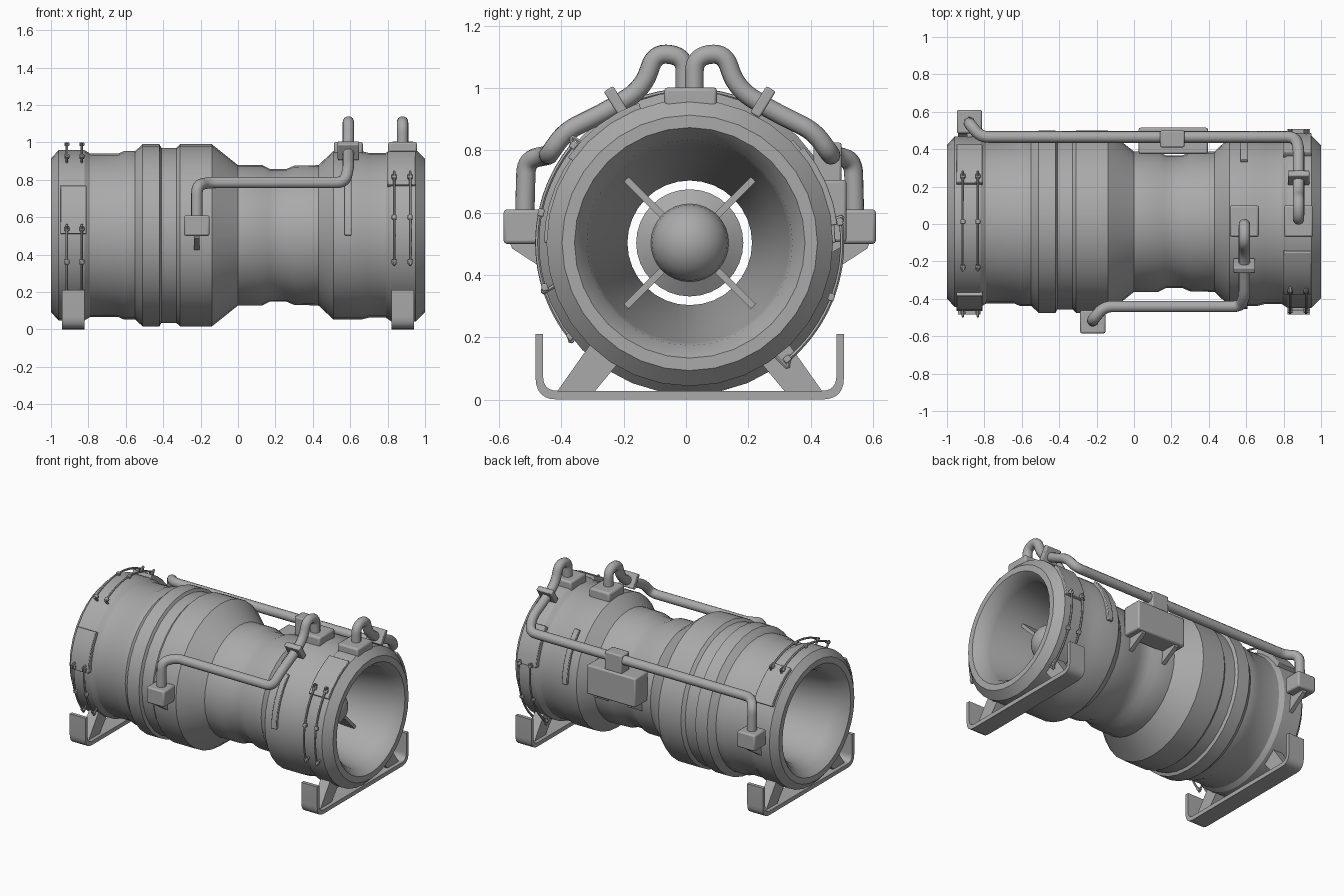
import bpy, bmesh, math
from mathutils import Vector, Matrix

if "Cube" in bpy.data.objects:
    bpy.data.objects.remove(bpy.data.objects["Cube"])

CY, CZ = 0.012, 0.503      # engine axis
SEG = 32

grey = bpy.data.materials.new("plain_grey")
grey.use_nodes = True
COLOUR = (0.4, 0.4, 0.4, 1)
grey.diffuse_color = COLOUR
grey.node_tree.nodes["Principled BSDF"].inputs["Base Color"].default_value = COLOUR


def finish(name, bm, bevel=0.0, angle=30):
    bmesh.ops.recalc_face_normals(bm, faces=bm.faces)
    mesh = bpy.data.meshes.new(name)
    bm.to_mesh(mesh)
    bm.free()
    mesh.materials.append(grey)
    ob = bpy.data.objects.new(name, mesh)
    bpy.context.collection.objects.link(ob)
    bpy.ops.object.select_all(action='DESELECT')
    ob.select_set(True)
    bpy.context.view_layer.objects.active = ob
    bpy.ops.object.shade_smooth_by_angle(angle=math.radians(angle))
    if bevel:
        mod = ob.modifiers.new("edge", 'BEVEL')
        mod.width, mod.segments = bevel, 2
    return ob


def lathe(name, profile, closed=False):
    bm = bmesh.new()
    verts = [bm.verts.new((x, CY, CZ + r)) for x, r in profile]
    pairs = list(zip(verts, verts[1:])) + ([(verts[-1], verts[0])] if closed else [])
    edges = [bm.edges.new(p) for p in pairs]
    bmesh.ops.spin(bm, geom=verts + edges, cent=(0, CY, CZ), axis=(1, 0, 0),
                   angle=math.tau, steps=SEG, use_duplicate=False)
    bmesh.ops.remove_doubles(bm, verts=bm.verts, dist=0.0005)
    return finish(name, bm)


def box(name, centre, size, bevel=0.008, tilt=0):
    bm = bmesh.new()
    bmesh.ops.create_cube(bm, size=1)
    bm.transform(Matrix.Translation(centre) @ Matrix.Rotation(tilt, 4, 'X')
                 @ Matrix.Diagonal((*size, 1)))
    return finish(name, bm, bevel)


def prism(name, outline, x0, x1, bevel=0.0):
    """Extrude a y-z outline along x."""
    bm = bmesh.new()
    face = bm.faces.new([bm.verts.new((x0, y, z)) for y, z in outline])
    out = bmesh.ops.extrude_face_region(bm, geom=[face])
    moved = [v for v in out["geom"] if isinstance(v, bmesh.types.BMVert)]
    bmesh.ops.translate(bm, verts=moved, vec=(x1 - x0, 0, 0))
    return finish(name, bm, bevel)


def rounded(points, radius, steps=6):
    """Round the corners of a polyline."""
    pts = [Vector(p) for p in points]
    out = [pts[0]]
    for a, b, c in zip(pts, pts[1:], pts[2:]):
        k = min(radius, (a - b).length * 0.48, (c - b).length * 0.48)
        p, q = b + (a - b).normalized() * k, b + (c - b).normalized() * k
        for i in range(steps + 1):
            t = i / steps
            out.append(p * (1 - t) ** 2 + b * 2 * t * (1 - t) + q * t * t)
    return out + [pts[-1]]


def tube(name, path, radius, sides=12):
    """Sweep a circle along a path without twist."""
    bm = bmesh.new()
    rings, normal = [], None
    for i, p in enumerate(path):
        d = (path[min(i + 1, len(path) - 1)] - path[max(i - 1, 0)]).normalized()
        normal = d.orthogonal() if normal is None else normal - d * normal.dot(d)
        normal.normalize()
        side = d.cross(normal)
        rings.append([bm.verts.new(p + (normal * math.cos(a) + side * math.sin(a)) * radius)
                      for a in (math.tau * k / sides for k in range(sides))])
    for r, s in zip(rings, rings[1:]):
        for k in range(sides):
            bm.faces.new((r[k], r[k - 1], s[k - 1], s[k]))
    bm.faces.new(rings[0])
    bm.faces.new(rings[-1])
    return finish(name, bm, angle=50)


def polar(deg, r):
    """Point around the axis: 0 is front, 90 is top."""
    a = math.radians(deg)
    return CY - r * math.cos(a), CZ + r * math.sin(a)


def arc_plate(name, x0, x1, a0, a1, r0, r1, bevel=0.004):
    n = max(2, round((a1 - a0) / 8))
    angles = [a0 + (a1 - a0) * i / n for i in range(n + 1)]
    outline = [polar(a, r1) for a in angles] + [polar(a, r0) for a in reversed(angles)]
    return prism(name, outline, x0, x1, bevel)


# Casing: outer shell and inner duct in one closed profile
lathe("casing", [
    (-1, .41), (-.96, .455), (-.82, .455), (-.79, .437), (-.64, .437), (-.61, .45),
    (-.55, .45), (-.51, .487), (-.42, .487), (-.41, .468), (-.33, .468), (-.31, .487),
    (-.14, .487), (0, .375), (.13, .375), (.17, .355), (.26, .355), (.3, .372),
    (.43, .375), (.51, .45), (.66, .45), (.7, .44), (.79, .44), (.82, .46),
    (.95, .46), (1, .41), (1, .37), (.95, .33), (.9, .32), (.72, .285), (.2, .2),
    (-.2, .2), (-.9, .3), (-.96, .33), (-1, .37)], closed=True)

# Hub with a rounded nose, held by four vanes
dome = [(.68 + .12 * math.sin(t * math.pi / 12), .125 * math.cos(t * math.pi / 12))
        for t in range(7)]
lathe("hub", [(-.1, 0), (.2, .1), (.62, .172), (.65, .172)] + dome)
for i in range(4):
    a = 45 + 90 * i
    y, z = polar(a, .23)
    box("hub_vane", (.69, y, z), (.1, .21, .022), 0, math.radians(-a))

# Straps and raised covers around the casing
for a0 in (0, 135):
    arc_plate("strap", .57, .608, a0, a0 + 45, .43, .468)
for x0, x1, a0, a1 in ((-.95, -.81, 1, 34), (-.95, -.81, 116, 150),
                       (.8, .95, 35, 70), (.8, .95, 140, 173)):
    arc_plate("cover", x0, x1, a0, a1, .42, .478)

# Paired wires with end hooks and turnbuckles
for xs, a0, a1 in (((-.915, -.835), -38, 4), ((-.915, -.835), 60, 120),
                   ((.835, .92), -17, 40), ((.835, .92), 172, 230)):
    for x in xs:
        n = 10
        path = [Vector((x, *polar(a0 + (a1 - a0) * i / n, .49))) for i in range(n + 1)]
        ends = [Vector((x, *polar(a, r))) for a, r in
                ((a0, .44), (a0 - 2, .5), (a1 + 2, .515), (a1 + 3, .45))]
        path = rounded(ends[:2] + path + ends[2:], .015, 3)
        tube("tie_wire", path, .007, 6)
        for a in (a0, (a0 + a1) / 2, a1):
            y, z = polar(a, .487)
            box("wire_fitting", (x, y, z), (.026, .024, .02), .004, math.radians(90 - a))

# Pipes, mirrored front and back, with junction boxes and clamps
for side, top_x, run_x, end_x in ((-1, .59, .49, -.22), (1, .88, .78, -.88)):
    def at(x, y, z):
        return (x, CY + side * y, z)
    loop = [at(top_x, .015, .97), at(top_x, .015, 1.1), at(top_x, .11, 1.115),
            at(top_x, .15, 1), at(top_x, .25, .935), at(top_x, .4, .86),
            at(top_x - .02, .453, .785), at(run_x - .06, .453, .785),
            at(end_x + .06, .453, .785), at(end_x, .525, .77), at(end_x, .53, .58)]
    tube("pipe", rounded(loop, .09, 7), .031)
    box("pipe_base", (top_x, CY + .003, .965), (.155, .17, .075), .012)
    box("pipe_clamp", at(top_x, .235, .955), (.115, .035, .1), .006, side * -.55)
    box("junction_box", at(end_x, .535, .555), (.135, .125, .11), .01)
    outline = [at(0, r, z)[1:] for r, z in ((.43, .51), (.58, .51), (.57, .485), (.44, .4))]
    prism("box_bracket", outline, end_x - .014, end_x + .014)

# Control box on the back, with gussets and a pipe clip
box("control_box", (.21, .445, .605), (.37, .14, .2), .01)
box("control_box_clip", (.205, .455, .76), (.13, .09, .13), .008)
for x in (.08, .34):
    prism("control_box_bracket", [(.34, .51), (.5, .51), (.5, .49), (.34, .4)],
          x - .014, x + .014)

# Skids with upturned ends and slanted struts
for x in (-.88, .88):
    outer = rounded([(0, -.483, .21), (0, -.483, 0), (0, .507, 0), (0, .507, .21)], .07)
    inner = rounded([(0, -.459, .21), (0, -.459, .028), (0, .483, .028), (0, .483, .21)], .048)
    prism("skid", [p.yz for p in outer + inner[::-1]], x - .06, x + .06)
    for s in (-1, 1):
        prism("skid_strut", [(CY + s * y, z) for y, z in
              ((.43, .02), (.31, .02), (.21, .14), (.31, .19))], x - .035, x + .035)
